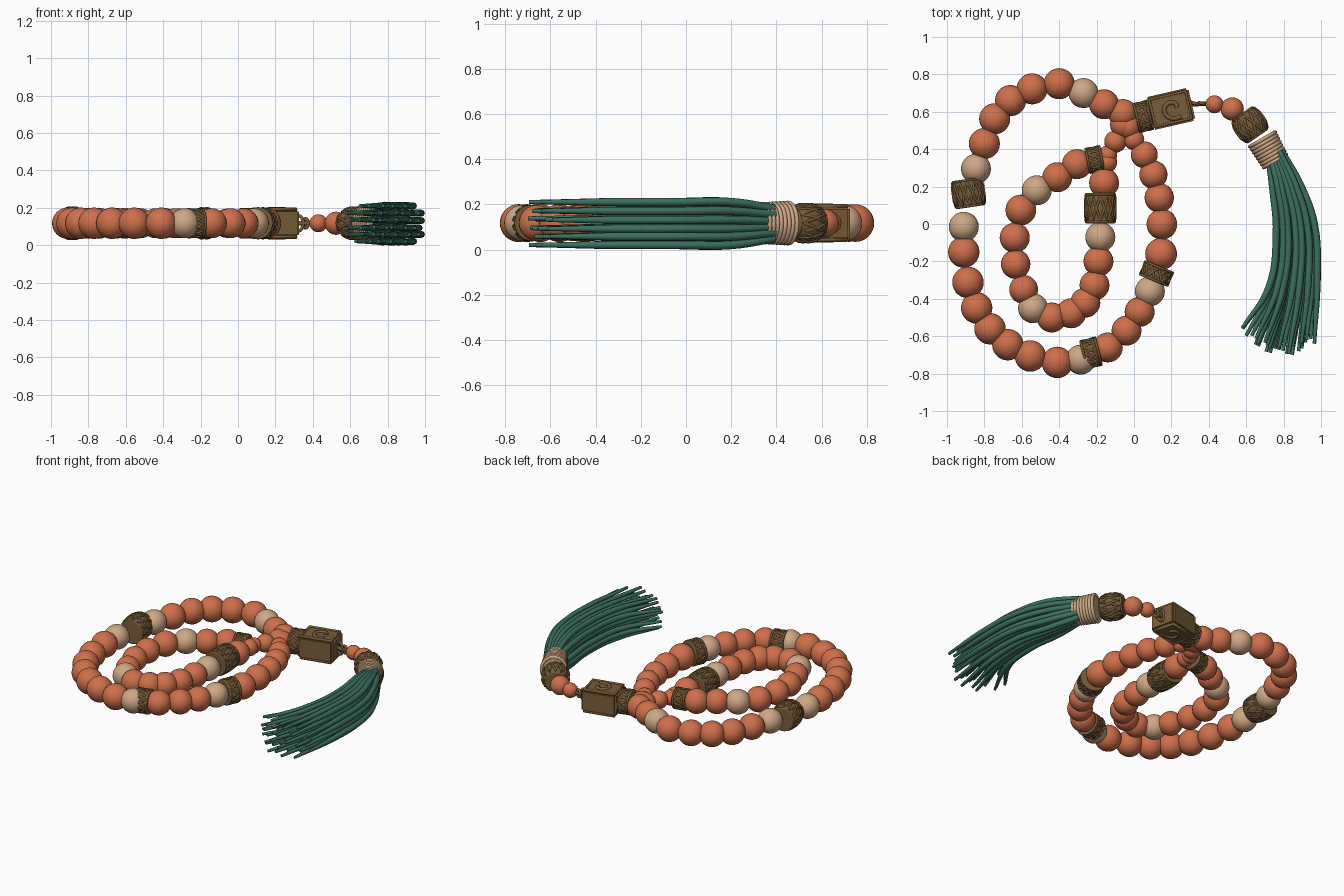
import bpy, bmesh, math, random
from mathutils import Vector, Matrix

if "Cube" in bpy.data.objects:
    bpy.data.objects.remove(bpy.data.objects["Cube"], do_unlink=True)

MID = 0.117  # height of the threading line
random.seed(4)


def material(name, rgb):
    m = bpy.data.materials.new(name)
    m.use_nodes = True
    m.diffuse_color = (*rgb, 1)
    m.node_tree.nodes["Principled BSDF"].inputs["Base Color"].default_value = (*rgb, 1)
    return m


terracotta = material("terracotta", (0.62, 0.16, 0.07))
tan = material("tan", (0.62, 0.39, 0.235))
bronze = material("bronze", (0.19, 0.11, 0.04))
green = material("green", (0.045, 0.165, 0.115))


def add(name, data, mat, matrix=None):
    data.materials.append(mat)
    ob = bpy.data.objects.new(name, data)
    bpy.context.collection.objects.link(ob)
    if matrix:
        ob.matrix_world = matrix
    return ob


def mesh_from(name, bm, smooth=True):
    bmesh.ops.recalc_face_normals(bm, faces=bm.faces)
    me = bpy.data.meshes.new(name)
    bm.to_mesh(me)
    bm.free()
    for p in me.polygons:
        p.use_smooth = smooth
    return me


def frame(x, y, direction):
    """Local Z runs along the thread, local Y points up."""
    rot = Vector((*direction, 0)).to_track_quat('Z', 'Y').to_matrix().to_4x4()
    return Matrix.Translation((x, y, MID)) @ rot


def bead(name, pos, r, mat):
    bm = bmesh.new()
    bmesh.ops.create_uvsphere(bm, u_segments=28, v_segments=16, radius=r)
    add(name, mesh_from(name, bm), mat, Matrix.Translation((pos[0], pos[1], MID)))


def run(name, a, b, c, count, r0, r1=None):
    """Beads spaced on a smooth arc through three points."""
    a, b, c = Vector(a), Vector(b), Vector(c)
    r1 = r1 or r0
    for i in range(count):
        t = i / (count - 1)
        p = a * (2*t - 1) * (t - 1) + b * 4*t * (1 - t) + c * t * (2*t - 1)
        bead(name, p, r0 + (r1 - r0) * t, mat=terracotta)


def lathe(name, profile, mat, matrix, squash=1.0, n=32):
    bm = bmesh.new()
    rings = []
    for z, r in profile:
        rings.append([bm.verts.new((r * squash * math.cos(k * math.tau / n),
                                    r * math.sin(k * math.tau / n), z)) for k in range(n)])
    for lo, hi in zip(rings, rings[1:]):
        for k in range(n):
            bm.faces.new((lo[k], lo[(k + 1) % n], hi[(k + 1) % n], hi[k]))
    bm.faces.new(rings[0])
    bm.faces.new(rings[-1])
    ob = add(name, mesh_from(name, bm), mat, matrix)
    bpy.ops.object.select_all(action='DESELECT')
    bpy.context.view_layer.objects.active = ob
    ob.select_set(True)
    bpy.ops.object.shade_smooth_by_angle(angle=math.radians(40))


def tubes(name, paths, radius, mat, matrix=None, closed=False, smooth=False, tips=False):
    """Round wires along paths, one spline for each path."""
    cu = bpy.data.curves.new(name, 'CURVE')
    cu.dimensions = '3D'
    cu.bevel_depth = radius
    cu.bevel_resolution = 2
    cu.resolution_u = 6
    cu.use_fill_caps = True
    for path in paths:
        sp = cu.splines.new('BEZIER' if smooth else 'POLY')
        pts = sp.bezier_points if smooth else sp.points
        pts.add(len(path) - 1)
        for pt, co in zip(pts, path):
            if smooth:
                pt.co = co
                pt.handle_left_type = pt.handle_right_type = 'AUTO'
            else:
                pt.co = (*co, 1)
        if tips:
            pts[-1].radius = 0.5
        sp.use_cyclic_u = closed
    return add(name, cu, mat, matrix)


def ring_path(r, z, squash=1.0, n=32):
    return [(r * squash * math.cos(k * math.tau / n), r * math.sin(k * math.tau / n), z)
            for k in range(n)]


def carved(name, x, y, direction, r, length, bulge=0.0):
    """Bronze spacer with rims and crossed zigzag relief."""
    m = frame(x, y, direction)
    h = length / 2
    curve = lambda z: r - 0.006 - bulge * (z / h) ** 2
    steps = [h * (i / 4 - 1) for i in range(9)]
    lathe(name, [(z, curve(z)) for z in steps], bronze, m)
    rims = [ring_path(curve(s * h), s * (h - 0.006)) for s in (-1, 1)]
    zigzags = []
    for phase in (0, 1):
        path = []
        for k in range(48):
            tri = abs(k % 8 - 4) / 2 - 1
            z = (tri if phase else -tri) * (h - 0.012)
            a = k * math.tau / 48
            path.append((curve(z) * math.cos(a), curve(z) * math.sin(a), z))
        zigzags.append(path)
    tubes(name + "_relief", rims + zigzags, 0.007, bronze, m, closed=True)


# Outer loop beads
run("outer_bead", (-.40, .75), (-.66, .66), (-.80, .43), 5, .083)
run("outer_bead", (-.91, -.15), (-.77, -.56), (-.41, -.74), 7, .084)
run("outer_bead", (-.14, -.66), (-.04, -.57), (.03, -.47), 3, .08)
run("outer_bead", (.145, -.16), (.135, .14), (.055, .37), 5, .085, .072)
run("junction_bead", (0, .45), (-.03, .52), (-.06, .59), 3, .055, .078)
bead("outer_bead", (-.16, .64), .08, terracotta)

# Inner loop beads
run("inner_bead", (-.605, .075), (-.64, -.145), (-.59, -.35), 4, .082, .077)
run("inner_bead", (-.44, -.50), (-.26, -.42), (-.19, -.20), 5, .08)
run("inner_bead", (-.41, .25), (-.36, .29), (-.305, .32), 2, .08)
run("inner_bead", (-.16, .22), (-.15, .27), (-.145, .33), 2, .08, .055)
run("junction_bead", (-.14, .37), (-.10, .44), (-.06, .53), 3, .05, .068)

# Tan accent beads
for p in ((-.27, .70), (-.845, .295), (-.91, -.015), (-.285, -.725),
          (.085, -.36), (-.52, .18), (-.54, -.45), (-.18, -.07)):
    bead("tan_bead", p, .08, tan)

# Carved spacers
carved("narrow_spacer", -.23, -.69, (1, .25), .08, .09)
carved("narrow_spacer", .12, -.265, (.38, .92), .085, .085)
carved("narrow_spacer", -.21, .345, (1, .2), .07, .085)
carved("clasp_collar", .05, .575, (.97, .23), .082, .08)
carved("barrel_spacer", -.885, .165, (-.15, 1), .092, .15, .012)
carved("barrel_spacer", -.18, .085, (0, 1), .088, .16, .006)
carved("tassel_barrel", .62, .53, (.57, -.82), .092, .15, .024)

# Clasp box with a raised frame and a curl on each broad side
turn = Matrix.Translation((.195, .615, MID)) @ Matrix.Rotation(math.radians(13), 4, 'Z')
bm = bmesh.new()
bmesh.ops.create_cube(bm, size=1)
bmesh.ops.scale(bm, vec=(.235, .18, .15), verts=bm.verts)
bmesh.ops.bevel(bm, geom=bm.edges[:], offset=.012, segments=2, affect='EDGES')
add("clasp_box", mesh_from("clasp_box", bm, False), bronze, turn)
frames, curls = [], []
for z in (-.074, .074):
    frames.append([(sx * .1, sy * .075, z) for sx, sy in ((-1, -1), (1, -1), (1, 1), (-1, 1))])
    curls.append([(.015 + (.02 + .006 * k) * math.cos(k * .65),
                   (.02 + .005 * k) * math.sin(k * .65), z) for k in range(9)])
tubes("clasp_frame", frames, .01, bronze, turn, closed=True)
tubes("clasp_curl", curls, .012, bronze, turn, smooth=True)

# Links and small beads leading to the tassel
for x, r in ((.325, .04), (.362, .024)):
    tubes("link_ring", [ring_path(r, 0, .6)], .009, bronze, frame(x, .645, (.3, 1)), closed=True)
tubes("cord", [[(.3, .64, MID), (.43, .64, MID), (.53, .61, MID), (.62, .53, MID)]],
      .012, bronze, smooth=True)
bead("small_bead", (.43, .64), .048, terracotta)
bead("small_bead", (.525, .615), .062, terracotta)

# Tassel binding with coiled thread
m = frame(.72, .395, (.50, -.87))
lathe("tassel_binding", [(-.07, .088), (.07, .08)], tan, m, .85)
tubes("binding_thread", [ring_path(.089 - .006 * i / 7, -.066 + i * .019, .87 - .006 * i)
                         for i in range(8)], .0105, tan, m, closed=True)

# Tassel strands fanned between a left and a right edge line
left = [(.705, .36), (.74, .20), (.76, -.06), (.72, -.34), (.58, -.56)]
right = [(.80, .40), (.895, .20), (.965, .0), (.98, -.30), (.965, -.61)]
strands = []
columns, rows = 7, 6
for c in range(columns):
    u = c / (columns - 1)
    for w in range(rows):
        v = 2 * w / (rows - 1) - 1
        if c in (0, columns - 1) and w in (0, rows - 1):
            continue
        uu = min(max(u + random.uniform(-.06, .06), 0), 1)
        vv = v + random.uniform(-.06, .06) * (1 - abs(v))
        path = []
        for i, (a, b) in enumerate(zip(left, right)):
            p = Vector(a).lerp(Vector(b), uu if i else .15 + .7 * u)
            if i == len(left) - 1:
                p.y -= .36 * uu * (1 - uu) + random.uniform(-.02, .03)
            path.append((p.x, p.y, MID - .002 + vv * (.066 if i == 0 else .095)))
        strands.append(path)
tubes("tassel_strands", strands, .0185, green, smooth=True, tips=True)
